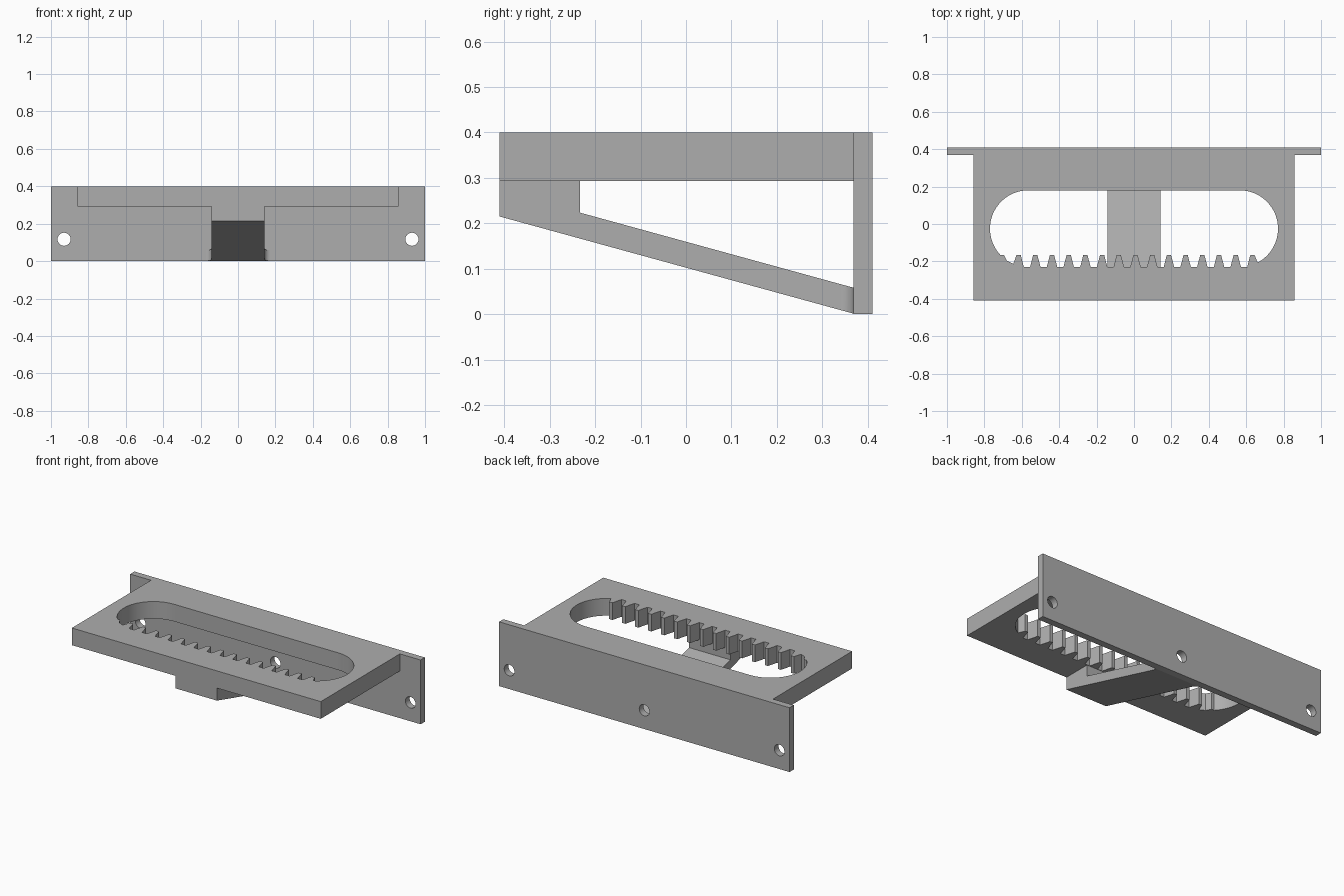
import bpy, bmesh, math
from mathutils import Matrix

cube = bpy.data.objects.get("Cube")
if cube:
    bpy.data.objects.remove(cube, do_unlink=True)

GREY = (0.42, 0.42, 0.42, 1.0)
grey = bpy.data.materials.new("plain grey")
grey.use_nodes = True
grey.diffuse_color = GREY
grey.node_tree.nodes["Principled BSDF"].inputs["Base Color"].default_value = GREY


def finish(name, mesh):
    """Clean a mesh, give it the material and link it with sharp-edged smoothing."""
    bm = bmesh.new()
    bm.from_mesh(mesh)
    bmesh.ops.remove_doubles(bm, verts=bm.verts, dist=0.00005)
    bmesh.ops.recalc_face_normals(bm, faces=bm.faces)
    bm.to_mesh(mesh)
    bm.free()
    mesh.materials.clear()
    mesh.materials.append(grey)
    obj = bpy.data.objects.new(name, mesh)
    bpy.context.collection.objects.link(obj)
    bpy.ops.object.select_all(action='DESELECT')
    obj.select_set(True)
    bpy.context.view_layer.objects.active = obj
    bpy.ops.object.shade_smooth_by_angle(angle=math.radians(30))


def slab(name, loops, thickness, matrix):
    """Filled outline with holes, extruded evenly about its plane."""
    curve = bpy.data.curves.new(name + "_outline", 'CURVE')
    curve.dimensions = '2D'
    curve.fill_mode = 'BOTH'
    curve.extrude = thickness / 2
    for loop in loops:
        spline = curve.splines.new('POLY')
        spline.points.add(len(loop) - 1)
        for point, (x, y) in zip(spline.points, loop):
            point.co = (x, y, 0, 1)
        spline.use_cyclic_u = True
    temp = bpy.data.objects.new(name + "_outline", curve)
    bpy.context.collection.objects.link(temp)
    graph = bpy.context.evaluated_depsgraph_get()
    mesh = bpy.data.meshes.new_from_object(temp.evaluated_get(graph))
    bpy.data.objects.remove(temp, do_unlink=True)
    mesh.transform(matrix)
    finish(name, mesh)


def arc(cx, cy, r, start, end, steps):
    angles = [math.radians(start + (end - start) * i / steps) for i in range(steps + 1)]
    return [(cx + r * math.cos(a), cy + r * math.sin(a)) for a in angles]


def rect(x, y0, y1):
    return [(-x, y0), (x, y0), (x, y1), (-x, y1)]


FRONT, WALL, BACK = -0.41, 0.368, 0.41
TOP, UNDER = 0.4, 0.293

# Rack plate: long rounded slot with a row of teeth along its front side
SLOT_Y, SLOT_R, SLOT_X = -0.025, 0.205, 0.565
TIP_Y, ROOT_Y = -0.165, -0.23
slot = arc(SLOT_X, SLOT_Y, SLOT_R, -62, 90, 32)
slot += arc(-SLOT_X, SLOT_Y, SLOT_R, 90, 223, 28)
slot += [(-0.696, TIP_Y), (-0.68, -0.196)]
for i in range(15):
    x = -0.617 + 0.0893 * i
    left_root = -0.213 if i == 0 else ROOT_Y
    slot += [(x - 0.028, left_root), (x - 0.011, TIP_Y), (x + 0.011, TIP_Y)]
    if i < 14:
        slot.append((x + 0.028, ROOT_Y))
slab("rack_plate", [rect(0.857, FRONT, WALL), slot], TOP - UNDER,
     Matrix.Translation((0, 0, (TOP + UNDER) / 2)))

# Mounting plate: upright back with three screw holes
holes = [arc(x, 0.117, 0.035, 0, 348.75, 31) for x in (-0.93, 0, 0.93)]
slab("mounting_plate", [rect(1.0, 0, TOP)] + holes, BACK - WALL,
     Matrix.Translation((0, (WALL + BACK) / 2, 0)) @ Matrix.Rotation(math.pi / 2, 4, 'X'))

ARM_X, STEP, FLARE = 0.142, -0.233, 0.03


def arm_bottom(y):
    return 0.215 - 0.2745 * (y - FRONT)


# Support block: joins the arm to the front of the rack plate
block = [(FRONT, arm_bottom(FRONT)), (STEP, arm_bottom(STEP)), (STEP, UNDER), (FRONT, UNDER)]
slab("support_block", [block], 2 * ARM_X,
     Matrix(((0, 0, 1, 0), (1, 0, 0, 0), (0, 1, 0, 0), (0, 0, 0, 1))))

# Support arm: sloping strut that flares out where it meets the mounting plate
side = [(ARM_X, STEP)] + arc(ARM_X + FLARE, WALL - FLARE, FLARE, 180, 90, 8)
bm = bmesh.new()
rows = []
for x, y in side:
    low = arm_bottom(y)
    high = low + 0.057
    rows.append([bm.verts.new(p) for p in
                 ((-x, y, low), (x, y, low), (x, y, high), (-x, y, high))])
for a, b in zip(rows, rows[1:]):
    for i in range(4):
        j = (i + 1) % 4
        bm.faces.new((a[i], a[j], b[j], b[i]))
bm.faces.new(rows[0])
bm.faces.new(rows[-1])
arm = bpy.data.meshes.new("support_arm")
bm.to_mesh(arm)
bm.free()
finish("support_arm", arm)
